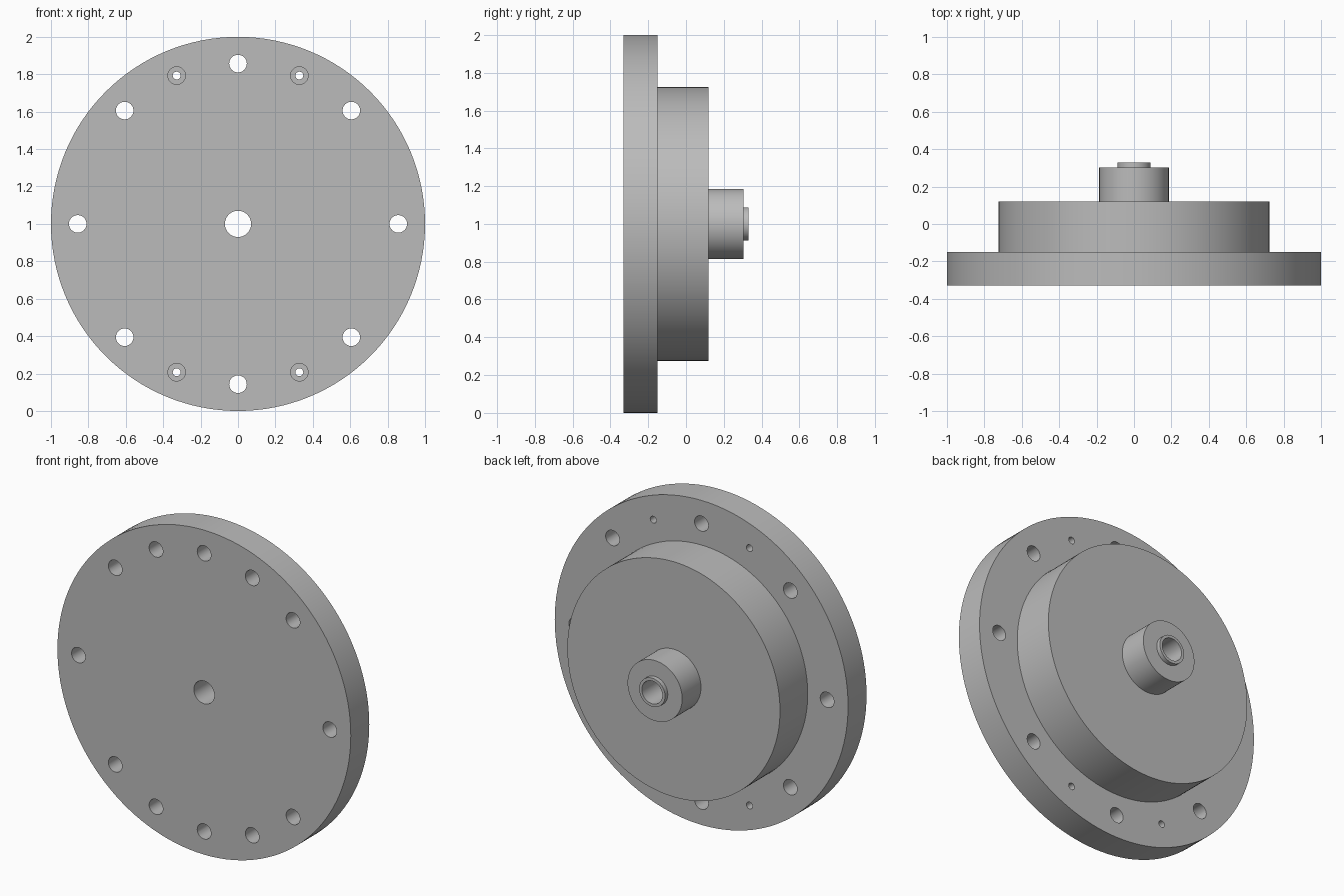
import bpy
import bmesh
from math import cos, sin, pi, radians
from mathutils import Matrix, Vector

cube = bpy.data.objects.get("Cube")
if cube:
    bpy.data.objects.remove(cube)

CENTRE_Z = 1.0
FRONT, FLANGE_BACK, HUB_BACK, BOSS_BACK, TIP_BACK = -0.33, -0.15, 0.12, 0.303, 0.33
FLANGE_R, HUB_R, BOSS_R, TIP_R, BORE_R = 1.0, 0.725, 0.186, 0.088, 0.07
BOLT_R, PIN_R, BOLT_CIRCLE = 0.047, 0.021, 0.857

steel = bpy.data.materials.new("grey steel")
steel.use_nodes = True
colour = (0.5, 0.5, 0.5, 1)
steel.diffuse_color = colour
steel.node_tree.nodes["Principled BSDF"].inputs["Base Color"].default_value = colour


def make_object(name, bm):
    bmesh.ops.recalc_face_normals(bm, faces=bm.faces)
    mesh = bpy.data.meshes.new(name)
    bm.to_mesh(mesh)
    bm.free()
    mesh.materials.append(steel)
    obj = bpy.data.objects.new(name, mesh)
    bpy.context.collection.objects.link(obj)
    return obj


def lathe(name, profile, steps):
    """Turn a closed (radius, y) profile about the horizontal axis."""
    bm = bmesh.new()
    rings = []
    for i in range(steps):
        a = 2 * pi * i / steps
        rings.append([bm.verts.new((r * cos(a), y, CENTRE_Z + r * sin(a)))
                      for r, y in profile])
    n = len(profile)
    for i in range(steps):
        here, there = rings[i], rings[(i + 1) % steps]
        for j in range(n):
            k = (j + 1) % n
            bm.faces.new((here[j], here[k], there[k], there[j]))
    return make_object(name, bm)


def add_drill(bm, x, z, radius, y0, y1):
    place = Matrix.Translation(Vector((x, (y0 + y1) / 2, CENTRE_Z + z)))
    bmesh.ops.create_cone(bm, cap_ends=True, segments=32, radius1=radius,
                          radius2=radius, depth=y1 - y0,
                          matrix=place @ Matrix.Rotation(pi / 2, 4, 'X'))


# Stepped body: flange, hub, boss and tip around one through bore
body = lathe("flanged_hub", [
    (BORE_R, FRONT), (FLANGE_R, FRONT), (FLANGE_R, FLANGE_BACK),
    (HUB_R, FLANGE_BACK), (HUB_R, HUB_BACK), (BOSS_R, HUB_BACK),
    (BOSS_R, BOSS_BACK), (TIP_R, BOSS_BACK), (TIP_R, TIP_BACK),
    (BORE_R, TIP_BACK)], 128)

# Eight bolt holes, plus four small holes with a counterbore in front
through = bmesh.new()
for i in range(8):
    a = i * pi / 4
    add_drill(through, BOLT_CIRCLE * cos(a), BOLT_CIRCLE * sin(a),
              BOLT_R, FRONT - 0.1, FLANGE_BACK + 0.1)
counterbores = bmesh.new()
for sx in (-1, 1):
    for sz in (-1, 1):
        x, z = sx * 0.328, sz * 0.793
        add_drill(through, x, z, PIN_R, FRONT - 0.1, FLANGE_BACK + 0.1)
        add_drill(counterbores, x, z, BOLT_R, FRONT - 0.1, FRONT + 0.11)

bpy.context.view_layer.objects.active = body
for name, bm in (("hole_cutter", through), ("counterbore_cutter", counterbores)):
    cutter = make_object(name, bm)
    cutter.hide_render = True
    mod = body.modifiers.new(name, 'BOOLEAN')
    mod.operation = 'DIFFERENCE'
    mod.solver = 'EXACT'
    mod.object = cutter
    bpy.ops.object.modifier_apply(modifier=mod.name)
    bpy.data.objects.remove(cutter)

for obj in bpy.context.selected_objects:
    obj.select_set(False)
body.select_set(True)
bpy.ops.object.shade_smooth_by_angle(angle=radians(30))
